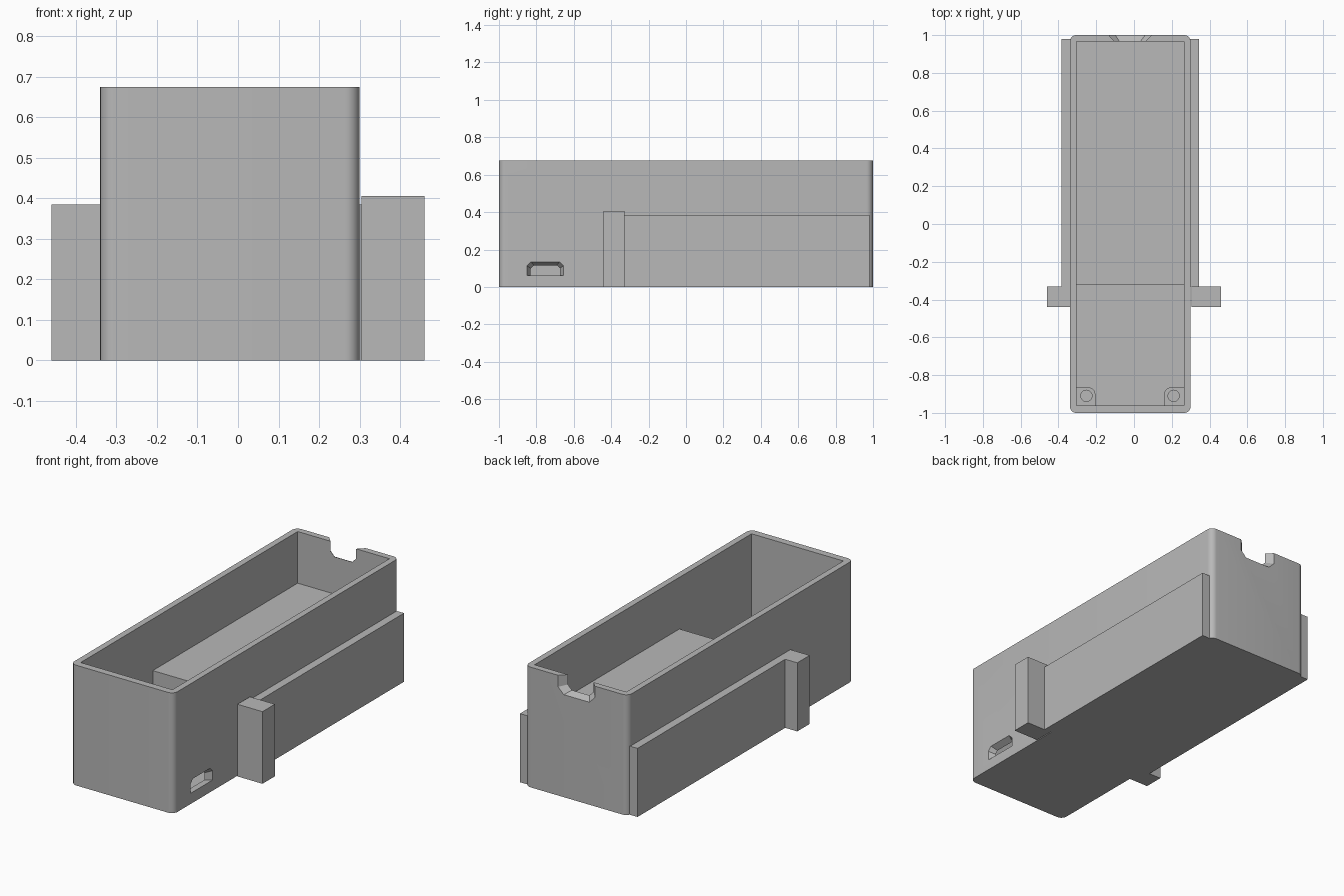
import bpy, bmesh, math

cube = bpy.data.objects.get("Cube")
if cube:
    bpy.data.objects.remove(cube, do_unlink=True)

grey = bpy.data.materials.new("plain grey")
grey.use_nodes = True
grey.diffuse_color = (0.48, 0.48, 0.48, 1)
grey.node_tree.nodes["Principled BSDF"].inputs["Base Color"].default_value = (0.48, 0.48, 0.48, 1)


def loft(name, ring_a, ring_b):
    """Closed solid between two matching rings of points."""
    bm = bmesh.new()
    a = [bm.verts.new(p) for p in ring_a]
    b = [bm.verts.new(p) for p in ring_b]
    bm.faces.new(a)
    bm.faces.new(b)
    for i in range(len(a)):
        j = (i + 1) % len(a)
        bm.faces.new((a[i], a[j], b[j], b[i]))
    bmesh.ops.recalc_face_normals(bm, faces=bm.faces)
    mesh = bpy.data.meshes.new(name)
    bm.to_mesh(mesh)
    bm.free()
    mesh.materials.append(grey)
    obj = bpy.data.objects.new(name, mesh)
    bpy.context.collection.objects.link(obj)
    return obj


def column(name, outline, z0, z1):
    return loft(name, [(x, y, z0) for x, y in outline], [(x, y, z1) for x, y in outline])


def rounded(x0, x1, y0, y1, radii, steps=8):
    """Rectangle outline; radii run counter-clockwise from the upper right corner."""
    points = []
    corners = [(x1, y1, -1, -1), (x0, y1, 1, -1), (x0, y0, 1, 1), (x1, y0, -1, 1)]
    for k, ((x, y, sx, sy), r) in enumerate(zip(corners, radii)):
        if r == 0:
            points.append((x, y))
            continue
        for i in range(steps + 1):
            t = math.pi / 2 * (k + i / steps)
            points.append((x + sx * r + r * math.cos(t), y + sy * r + r * math.sin(t)))
    return points


def box(name, x0, x1, y0, y1, z0, z1):
    return column(name, rounded(x0, x1, y0, y1, (0, 0, 0, 0)), z0, z1)


def cut(target, cutter):
    mod = target.modifiers.new("cut", "BOOLEAN")
    mod.operation = "DIFFERENCE"
    mod.solver = "EXACT"
    mod.object = cutter
    cutter.hide_render = True
    bpy.context.view_layer.objects.active = target
    bpy.ops.object.modifier_apply(modifier=mod.name)
    bpy.data.objects.remove(cutter, do_unlink=True)


def smooth(obj):
    bpy.ops.object.select_all(action="DESELECT")
    obj.select_set(True)
    bpy.context.view_layer.objects.active = obj
    bpy.ops.object.shade_smooth_by_angle(angle=math.radians(30))


def clipped(a0, a1, base, tip, c):
    """Opening outline whose two corners at the tip are clipped by c."""
    s = c if tip > base else -c
    return [(a0, base), (a1, base), (a1, tip - s), (a1 - c, tip), (a0 + c, tip), (a0, tip - s)]


# Open case with a deep front well and a raised rear shelf
case = column("case", rounded(-0.34, 0.30, -1, 1, (0.035,) * 4), 0, 0.675)
well = [(-0.96, 0.03), (-0.32, 0.03), (-0.32, 0.385), (0.965, 0.385), (0.965, 0.8), (-0.96, 0.8)]
cut(case, loft("well_cutter", [(-0.305, y, z) for y, z in well], [(0.265, y, z) for y, z in well]))

# Flared port opening in the left wall
outer = clipped(-0.85, -0.655, 0.06, 0.135, 0.022)
inner = clipped(-0.83, -0.675, 0.06, 0.115, 0.016)
cut(case, loft("port_cutter", [(0.301, y, z) for y, z in outer], [(0.264, y, z) for y, z in inner]))

# Flared cable notch in the top of the back wall
outer = clipped(-0.135, 0.095, 0.72, 0.575, 0.035)
inner = clipped(-0.10, 0.057, 0.72, 0.595, 0.025)
cut(case, loft("notch_cutter", [(x, 1.001, z) for x, z in outer], [(x, 0.964, z) for x, z in inner]))
smooth(case)

# Screw mounts in the front corners of the well
mounts = [("right", -0.31, -0.205, (0.035, 0, 0, 0), -0.252),
          ("left", 0.16, 0.27, (0, 0.035, 0, 0), 0.21)]
for side, x0, x1, radii, hole_x in mounts:
    mount = column(side + "_screw_mount", rounded(x0, x1, -0.965, -0.865, radii), 0.025, 0.1)
    r = 0.03
    cut(mount, column("hole_cutter", rounded(hole_x - r, hole_x + r, -0.91 - r, -0.91 + r, (r,) * 4, 5), 0.04, 0.2))
    smooth(mount)

# Side rails and their stop posts
box("left_rail", 0.295, 0.345, -0.33, 0.98, 0, 0.385)
box("right_rail", -0.385, -0.335, -0.33, 0.98, 0, 0.385)
box("left_post", 0.305, 0.46, -0.44, -0.33, 0, 0.405)
box("right_post", -0.46, -0.335, -0.44, -0.33, 0, 0.385)
